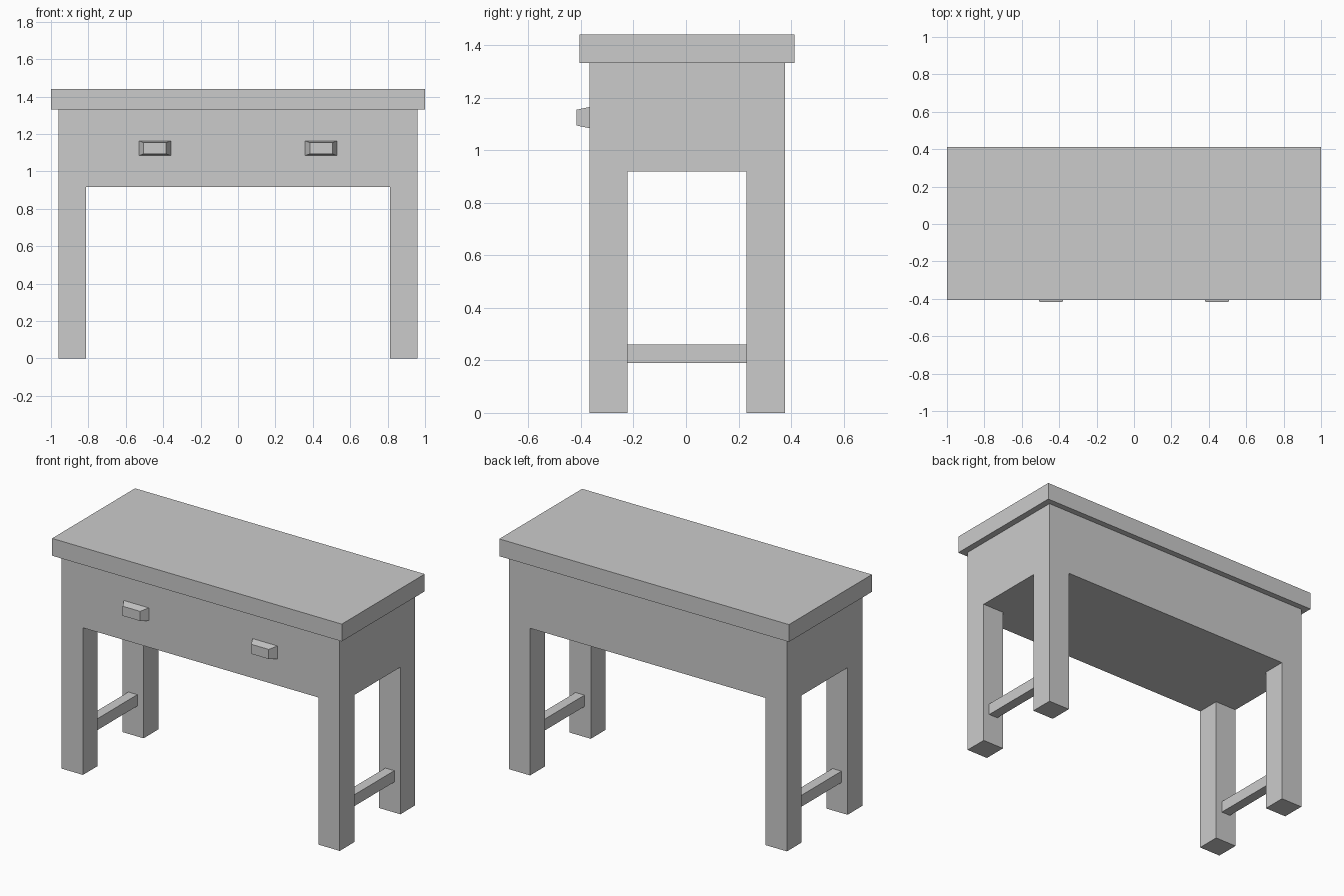
import bpy, bmesh
from mathutils import Vector

if "Cube" in bpy.data.objects:
    bpy.data.objects.remove(bpy.data.objects["Cube"])

YC = 0.004                      # the carcass sits slightly behind centre because of the handles
LEG_X, LEG_Y = 0.813, 0.226     # inner faces of the legs
BODY_X, BODY_Y = 0.96, 0.372
APRON_Z, BODY_TOP = 0.918, 1.332


def finish(bm, name):
    bmesh.ops.recalc_face_normals(bm, faces=bm.faces[:])
    mesh = bpy.data.meshes.new(name)
    bm.to_mesh(mesh)
    bm.free()
    obj = bpy.data.objects.new(name, mesh)
    bpy.context.collection.objects.link(obj)
    return obj


def box_bm(lo, hi):
    bm = bmesh.new()
    bmesh.ops.create_cube(bm, size=1)
    lo, hi = Vector(lo), Vector(hi)
    for v in bm.verts:
        v.co = (lo + hi) / 2 + v.co * (hi - lo)
    return bm


# Table top
finish(box_bm((-1, YC - 0.409, BODY_TOP), (1, YC + 0.409, 1.44)), "table_top")

# Drawer body with the four legs extruded from its bottom corners
bm = box_bm((-BODY_X, YC - BODY_Y, APRON_Z), (BODY_X, YC + BODY_Y, BODY_TOP))
for co, no in (((-LEG_X, 0, 0), (1, 0, 0)), ((LEG_X, 0, 0), (1, 0, 0)),
               ((0, YC - LEG_Y, 0), (0, 1, 0)), ((0, YC + LEG_Y, 0), (0, 1, 0))):
    bmesh.ops.bisect_plane(bm, geom=bm.verts[:] + bm.edges[:] + bm.faces[:],
                           plane_co=co, plane_no=no)
bm.normal_update()
corners = []
for f in bm.faces:
    c = f.calc_center_median()
    if f.normal.z < -0.9 and abs(c.x) > LEG_X and abs(c.y - YC) > LEG_Y:
        corners.append(f)
for f in corners:
    new = bmesh.ops.extrude_discrete_faces(bm, faces=[f])["faces"][0]
    for v in new.verts:
        v.co.z = 0
finish(bm, "body_and_legs")

for side, s in (("left", -1), ("right", 1)):
    # Stretcher between front and back leg
    x = s * 0.887
    finish(box_bm((x - 0.031, YC - LEG_Y, 0.19), (x + 0.031, YC + LEG_Y, 0.261)),
           side + "_stretcher")

    # Tapered drawer handle
    front, back = -0.417, YC - BODY_Y
    x, z = s * 0.444, 1.124
    bm = box_bm((x - 0.086, front, z - 0.04), (x + 0.086, back, z + 0.04))
    for v in bm.verts:
        if v.co.y < (front + back) / 2:
            v.co.x = x + (v.co.x - x) * 0.7
            v.co.z = z + (v.co.z - z) * 0.75
    finish(bm, side + "_handle")
